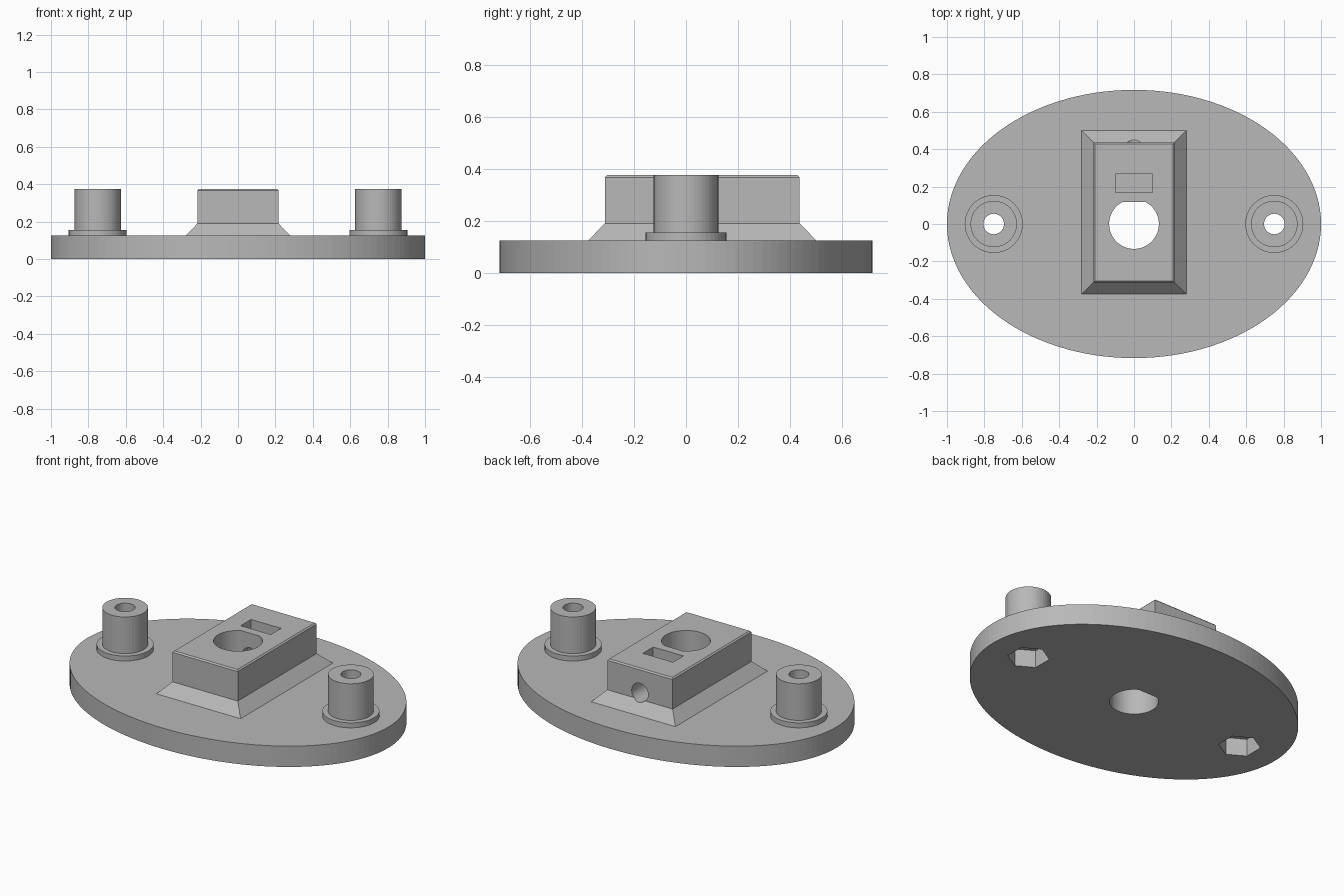
import bpy, bmesh
from math import sin, cos, pi, asin

if "Cube" in bpy.data.objects:
    bpy.data.objects.remove(bpy.data.objects["Cube"])

grey = bpy.data.materials.new("plain grey")
grey.use_nodes = True
COLOUR = (0.48, 0.48, 0.48, 1)
grey.diffuse_color = COLOUR
grey.node_tree.nodes["Principled BSDF"].inputs["Base Color"].default_value = COLOUR

PLATE_TOP, TOP = 0.125, 0.375
POST_X, BORE = 0.75, 0.055


def make(name, bm):
    bmesh.ops.recalc_face_normals(bm, faces=bm.faces)
    mesh = bpy.data.meshes.new(name)
    bm.to_mesh(mesh)
    bm.free()
    mesh.materials.append(grey)
    obj = bpy.data.objects.new(name, mesh)
    bpy.context.collection.objects.link(obj)
    return obj


def loft(name, rings, closed=False):
    """Bridge equal-length rings of points; cap the ends unless closed."""
    bm = bmesh.new()
    loops = [[bm.verts.new(p) for p in ring] for ring in rings]
    n = len(loops[0])
    pairs = list(zip(loops, loops[1:]))
    if closed:
        pairs.append((loops[-1], loops[0]))
    else:
        bm.faces.new(loops[0])
        bm.faces.new(loops[-1])
    for a, b in pairs:
        for i in range(n):
            j = (i + 1) % n
            bm.faces.new((a[i], a[j], b[j], b[i]))
    return make(name, bm)


def oval(rx, ry, n, cx=0, turn=0):
    return [(cx + rx * cos(turn + 2 * pi * i / n), ry * sin(turn + 2 * pi * i / n))
            for i in range(n)]


def rect(x, y0, y1):
    return [(-x, y0), (x, y0), (x, y1), (-x, y1)]


def at(outline, z):
    return [(x, y, z) for x, y in outline]


def prism(name, outline, z0, z1):
    return loft(name, [at(outline, z0), at(outline, z1)])


def cut(obj, cutters):
    for cutter in cutters:
        cutter.hide_render = True
        mod = obj.modifiers.new("cut", "BOOLEAN")
        mod.operation, mod.solver, mod.object = "DIFFERENCE", "EXACT", cutter
    bpy.context.view_layer.update()
    graph = bpy.context.evaluated_depsgraph_get()
    result = bpy.data.meshes.new_from_object(obj.evaluated_get(graph))
    obj.modifiers.clear()
    obj.data = result


# Oval base and raised housing with a sloped skirt and a small top chamfer
base = prism("base_plate", oval(1, 0.717, 120), 0, PLATE_TOP)
housing = loft("shaft_housing", [
    at(rect(0.28, -0.375, 0.5), PLATE_TOP),
    at(rect(0.217, -0.312, 0.437), 0.19),
    at(rect(0.217, -0.312, 0.437), 0.367),
    at(rect(0.209, -0.304, 0.429), TOP)])

# D-shaped shaft hole through base and housing
R, FLAT = 0.133, 0.117
start = pi - asin(FLAT / R)
sweep = pi + 2 * asin(FLAT / R)
d_shape = [(R * cos(start + sweep * i / 48), R * sin(start + sweep * i / 48))
           for i in range(49)]
shaft_cutter = prism("shaft_cutter", d_shape, -0.1, 0.5)

# Nut slot and set-screw bore in the back of the housing
slot_cutter = prism("slot_cutter", rect(0.1, 0.168, 0.266), 0.14, 0.5)
bore = oval(BORE, BORE, 32)
screw_cutter = loft("screw_cutter", [[(x, y, 0.232 + z) for x, z in bore]
                                     for y in (0.05, 0.6)])

# Flanged posts, with a bore and a hexagonal nut pocket under each
base_cutters = [shaft_cutter]
for side, name in ((1, "left"), (-1, "right")):
    cx = side * POST_X
    profile = [(BORE, PLATE_TOP), (0.155, PLATE_TOP), (0.155, 0.155),
               (0.124, 0.155), (0.124, TOP), (BORE, TOP)]
    loft(name + "_post", [at(oval(r, r, 48, cx), z) for r, z in profile], True)
    base_cutters += [
        prism("bore_cutter", oval(BORE, BORE, 48, cx), -0.1, 0.3),
        prism("nut_cutter", oval(0.115, 0.115, 6, cx, pi / 6), -0.1, 0.105)]

cut(base, base_cutters)
cut(housing, [shaft_cutter, slot_cutter, screw_cutter])
for cutter in base_cutters + [slot_cutter, screw_cutter]:
    bpy.data.objects.remove(cutter)
